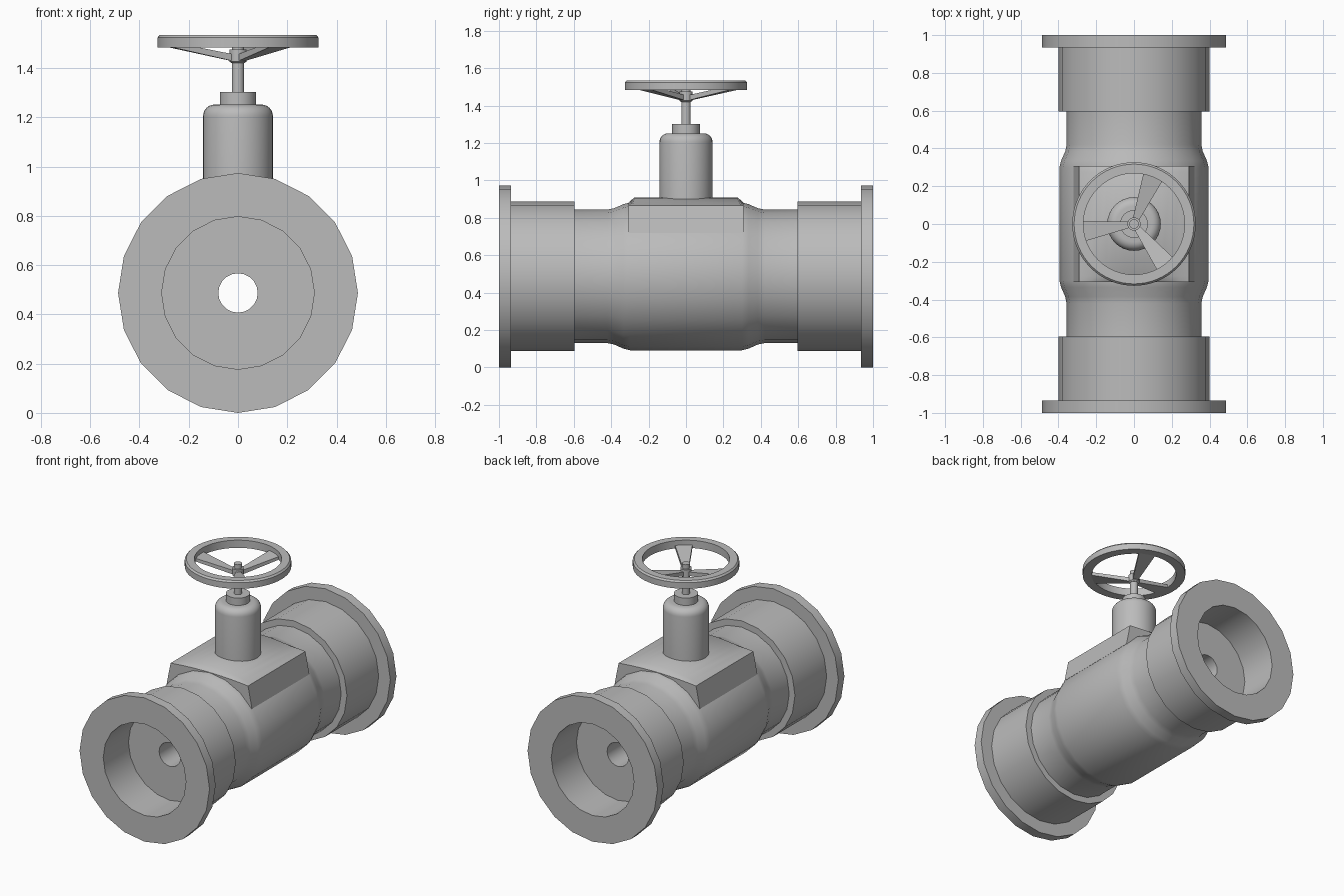
import bpy, bmesh, math
from mathutils import Matrix, Vector

if "Cube" in bpy.data.objects:
    bpy.data.objects.remove(bpy.data.objects["Cube"])

GREY = (0.5, 0.5, 0.5, 1.0)
metal = bpy.data.materials.new("grey metal")
metal.use_nodes = True
metal.diffuse_color = GREY
metal.node_tree.nodes["Principled BSDF"].inputs["Base Color"].default_value = GREY

AXIS_Z = 0.487


def finish(name, bm, angle=35):
    bmesh.ops.remove_doubles(bm, verts=bm.verts, dist=1e-5)
    bmesh.ops.recalc_face_normals(bm, faces=bm.faces)
    mesh = bpy.data.meshes.new(name)
    bm.to_mesh(mesh)
    bm.free()
    mesh.materials.append(metal)
    obj = bpy.data.objects.new(name, mesh)
    bpy.context.collection.objects.link(obj)
    bpy.ops.object.select_all(action="DESELECT")
    obj.select_set(True)
    bpy.context.view_layer.objects.active = obj
    bpy.ops.object.shade_smooth_by_angle(angle=math.radians(angle))
    return obj


def skin(bm, rings, close_rings):
    """Quads between consecutive rings of points."""
    loops = [[bm.verts.new(p) for p in ring] for ring in rings]
    n = len(loops[0])
    pairs = list(zip(loops, loops[1:]))
    if close_rings:
        pairs.append((loops[-1], loops[0]))
    for a, b in pairs:
        for i in range(n):
            j = (i + 1) % n
            bm.faces.new((a[i], a[j], b[j], b[i]))
    return loops


def lathe(name, profile, sides, matrix=Matrix(), closed=False):
    """Spin (radius, height) points round z; open profiles are capped."""
    bm = bmesh.new()
    rings = [[(r * math.cos(math.tau * i / sides), r * math.sin(math.tau * i / sides), h)
              for i in range(sides)] for r, h in profile]
    loops = skin(bm, rings, closed)
    if not closed:
        bm.faces.new(loops[0])
        bm.faces.new(loops[-1])
    bm.transform(matrix)
    return finish(name, bm)


# Pipe body: mirrored half profile, flanges, sockets and through bore
half = [(0.08, 0.73), (0.31, 0.73), (0.31, 1.0), (0.487, 1.0), (0.487, 0.935),
        (0.40, 0.935), (0.40, 0.595), (0.357, 0.595), (0.357, 0.42),
        (0.364, 0.385), (0.386, 0.335), (0.395, 0.30)]
profile = half + [(r, -h) for r, h in reversed(half)]
along_y = Matrix.Translation((0, 0, AXIS_Z)) @ Matrix.Rotation(math.pi / 2, 4, "X")
lathe("valve_body", profile, 20, along_y, closed=True)

# Saddle block with an arched top that eases down at both ends
def saddle_ring(y, crown):
    arch = [(0.29 * t, 0.867 + (crown - 0.867) * (1 - t * t))
            for t in [k / 6 for k in range(-6, 7)]]
    return [(x, y, z) for x, z in [(-0.32, 0.72)] + arch + [(0.32, 0.72)]]


bm = bmesh.new()
ends = skin(bm, [saddle_ring(y, c) for y, c in
                 ((-0.307, 0.882), (-0.275, 0.91), (0.275, 0.91), (0.307, 0.882))], False)
bm.faces.new(ends[0])
bm.faces.new(ends[-1])
finish("saddle_block", bm, 45)

# Bonnet with rounded shoulder, gland neck, stem and hub
shoulder = [(0.095 + 0.047 * math.cos(a), 1.205 + 0.047 * math.sin(a))
            for a in [math.pi / 2 * k / 6 for k in range(7)]]
lathe("bonnet", [(0.142, 0.87)] + shoulder, 32)
lathe("gland_neck", [(0.074, 1.24), (0.074, 1.302)], 32)
lathe("stem", [(0.025, 1.29), (0.025, 1.505)], 24)
lathe("wheel_hub", [(0.027, 1.42), (0.035, 1.427), (0.035, 1.475)], 24)

# Handwheel rim
lathe("wheel_rim", [(0.268, 1.483), (0.327, 1.483), (0.327, 1.524),
                    (0.317, 1.535), (0.268, 1.535)], 64, closed=True)

# Three flared spokes rising from the hub to the rim
def spoke_ring(r, width, low, high):
    return [(r, -width, low), (r, width, low), (r, width, high), (r, -width, high)]


for k in range(3):
    bm = bmesh.new()
    ends = skin(bm, [spoke_ring(0.02, 0.016, 1.428, 1.456),
                     spoke_ring(0.275, 0.055, 1.484, 1.505)], False)
    bm.faces.new(ends[0])
    bm.faces.new(ends[-1])
    bm.transform(Matrix.Rotation(math.radians(68 + 120 * k), 4, "Z"))
    finish("wheel_spoke_%d" % (k + 1), bm)
